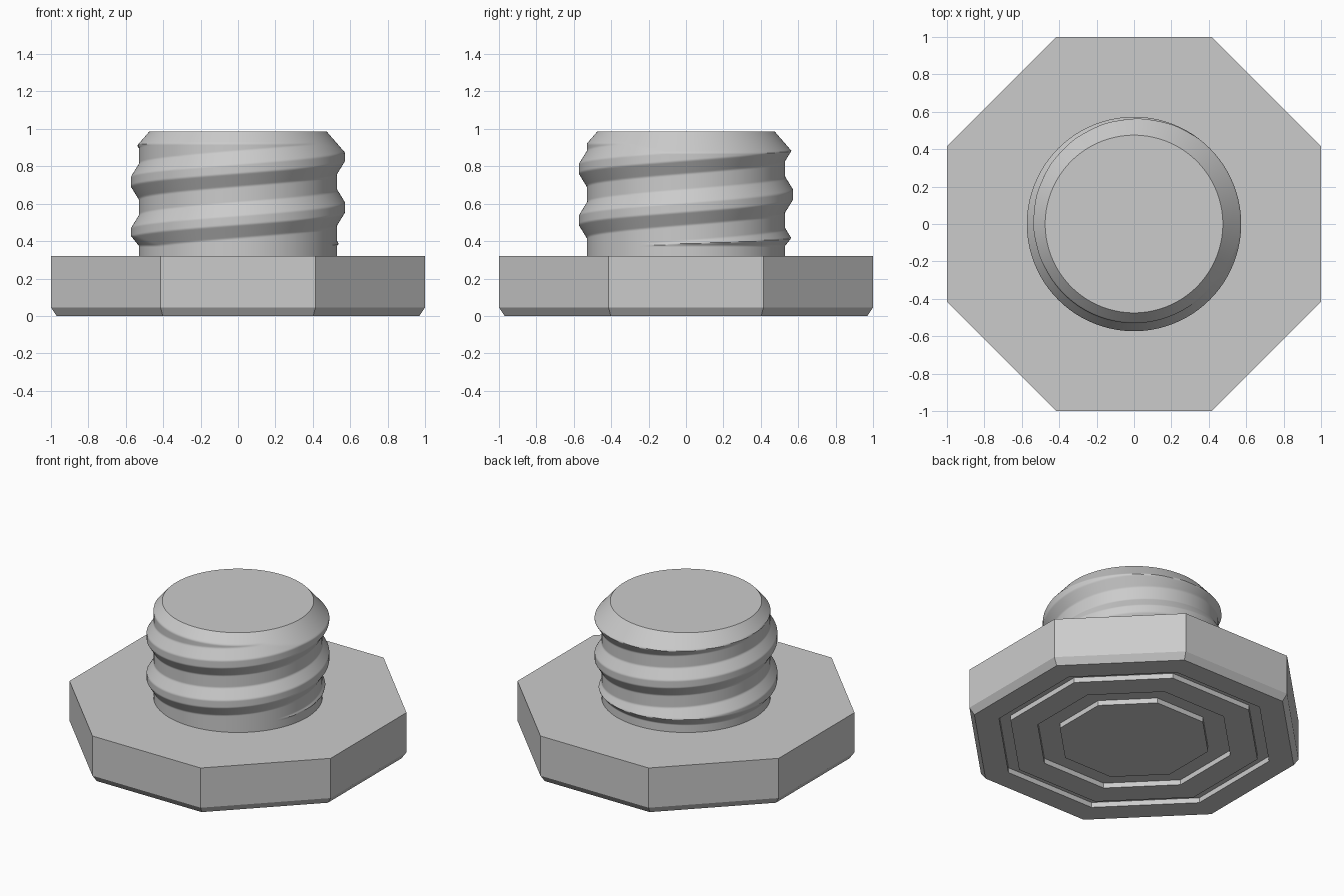
import bpy
import bmesh
from math import cos, sin, pi, radians

old = bpy.data.objects.get("Cube")
if old:
    bpy.data.objects.remove(old, do_unlink=True)

grey = bpy.data.materials.new("plain grey")
grey.use_nodes = True
colour = (0.6, 0.6, 0.6, 1)
grey.diffuse_color = colour
grey.node_tree.nodes["Principled BSDF"].inputs["Base Color"].default_value = colour


def loft(name, rings):
    """Skin a stack of rings (lists of points) and cap both ends."""
    bm = bmesh.new()
    loops = [[bm.verts.new(p) for p in ring] for ring in rings]
    n = len(loops[0])
    for a, b in zip(loops, loops[1:]):
        for i in range(n):
            j = (i + 1) % n
            bm.faces.new((a[i], a[j], b[j], b[i]))
    bm.faces.new(loops[0][::-1])
    bm.faces.new(loops[-1])
    bmesh.ops.recalc_face_normals(bm, faces=bm.faces)
    mesh = bpy.data.meshes.new(name)
    bm.to_mesh(mesh)
    bm.free()
    mesh.materials.append(grey)
    obj = bpy.data.objects.new(name, mesh)
    bpy.context.collection.objects.link(obj)
    return obj


# Octagonal head: bottom grooves, chamfer, side, flat top
HEAD_TOP = 0.32
GROOVE = 0.035
head_profile = []
for inner, outer in ((0.45, 0.585), (0.75, 0.82)):
    head_profile += [(inner, 0), (inner, GROOVE), (outer, GROOVE), (outer, 0)]
head_profile += [(0.97, 0), (1, 0.045), (1, HEAD_TOP)]


def octagon(apothem, z):
    r = apothem / cos(pi / 8)
    return [(r * cos(pi / 8 + k * pi / 4), r * sin(pi / 8 + k * pi / 4), z)
            for k in range(8)]


loft("octagonal_head", [octagon(a, z) for a, z in head_profile])

# Threaded shaft: right-handed helical ridge with chamfered ends
TOP, PITCH = 0.985, 0.275
CORE, CREST = 0.53, 0.573
SIDES, ROWS = 144, 110


def shaft_radius(angle, z):
    centre = 0.58 + PITCH * angle / (2 * pi)
    offset = abs((z - centre + PITCH / 2) % PITCH - PITCH / 2)
    ramp = min(1, max(0, (offset - 0.025) / 0.07))
    thread = CREST - (CREST - CORE) * ramp
    lower_limit = CORE + max(0, z - 0.375) * 0.8
    upper_limit = 0.475 + (TOP - z) * 0.87
    return min(thread, lower_limit, upper_limit)


shaft_rings = []
for row in range(ROWS + 1):
    z = HEAD_TOP + (TOP - HEAD_TOP) * row / ROWS
    ring = []
    for k in range(SIDES):
        t = 2 * pi * k / SIDES
        r = shaft_radius(t, z)
        ring.append((r * cos(t), r * sin(t), z))
    shaft_rings.append(ring)

shaft = loft("threaded_shaft", shaft_rings)
bpy.ops.object.select_all(action='DESELECT')
shaft.select_set(True)
bpy.context.view_layer.objects.active = shaft
bpy.ops.object.shade_smooth_by_angle(angle=radians(42))
